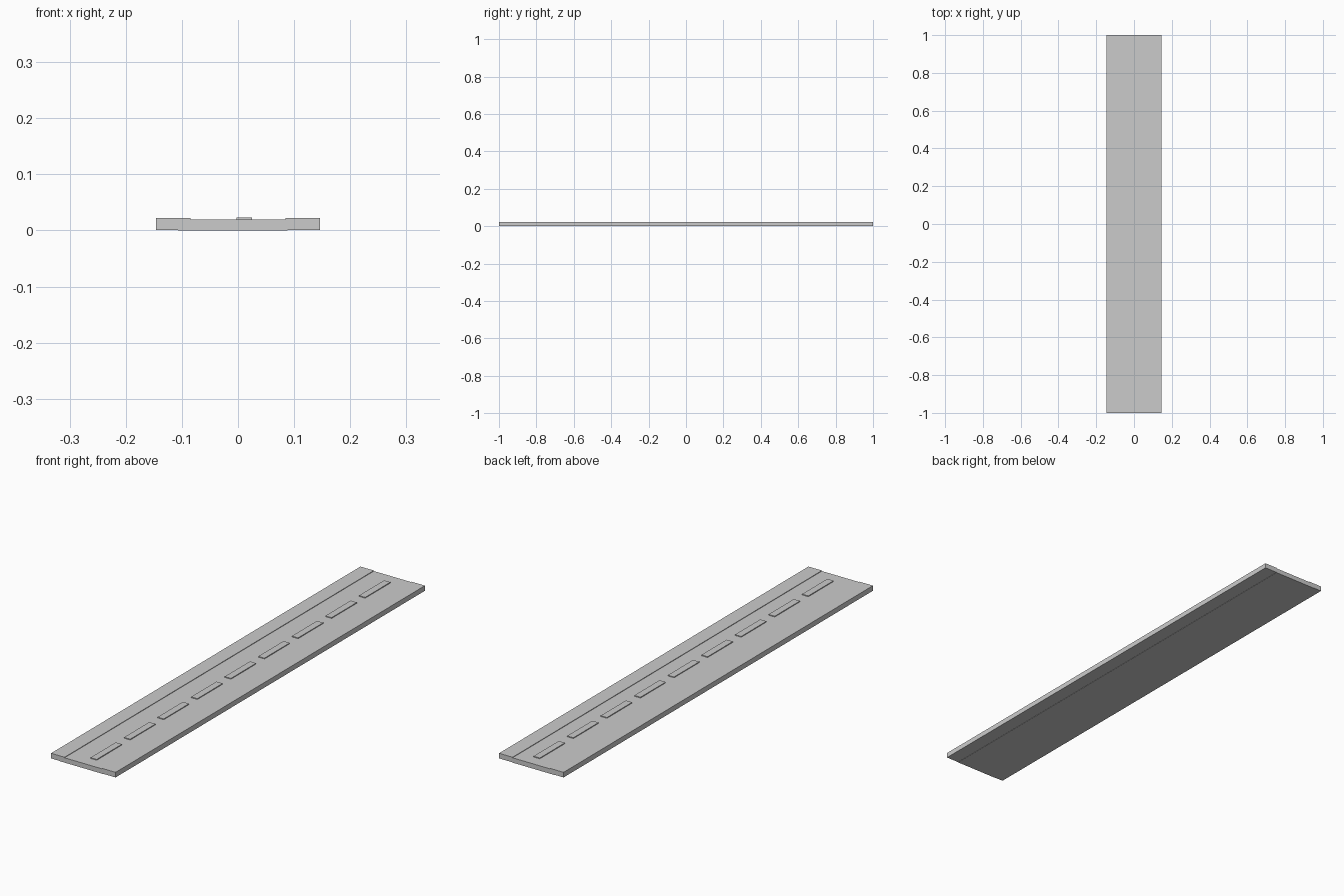
import bpy

if "Cube" in bpy.data.objects:
    bpy.data.objects.remove(bpy.data.objects["Cube"])


def box(name, x0, x1, y0, y1, z0, z1):
    bpy.ops.mesh.primitive_cube_add(size=1, location=((x0 + x1) / 2, (y0 + y1) / 2, (z0 + z1) / 2))
    ob = bpy.context.object
    ob.name = name
    ob.scale = (x1 - x0, y1 - y0, z1 - z0)
    bpy.ops.object.transform_apply(location=False, rotation=False, scale=True)
    return ob


# Road bed, slightly lower than the pavements and off-centre underneath
box("road_bed", -0.107, 0.088, -1, 1, 0, 0.0198)

# Raised pavement on each side
box("left_pavement", -0.146, -0.085, -1, 1, 0.001, 0.022)
box("right_pavement", 0.085, 0.146, -1, 1, 0.001, 0.022)

# Nine raised lane dashes
dash_count, dash_length, pitch = 9, 0.163, 0.217
first = -((dash_count - 1) * pitch + dash_length) / 2
for i in range(dash_count):
    y = first + i * pitch
    box(f"lane_dash_{i + 1}", -0.003, 0.025, y, y + dash_length, 0.018, 0.0232)
